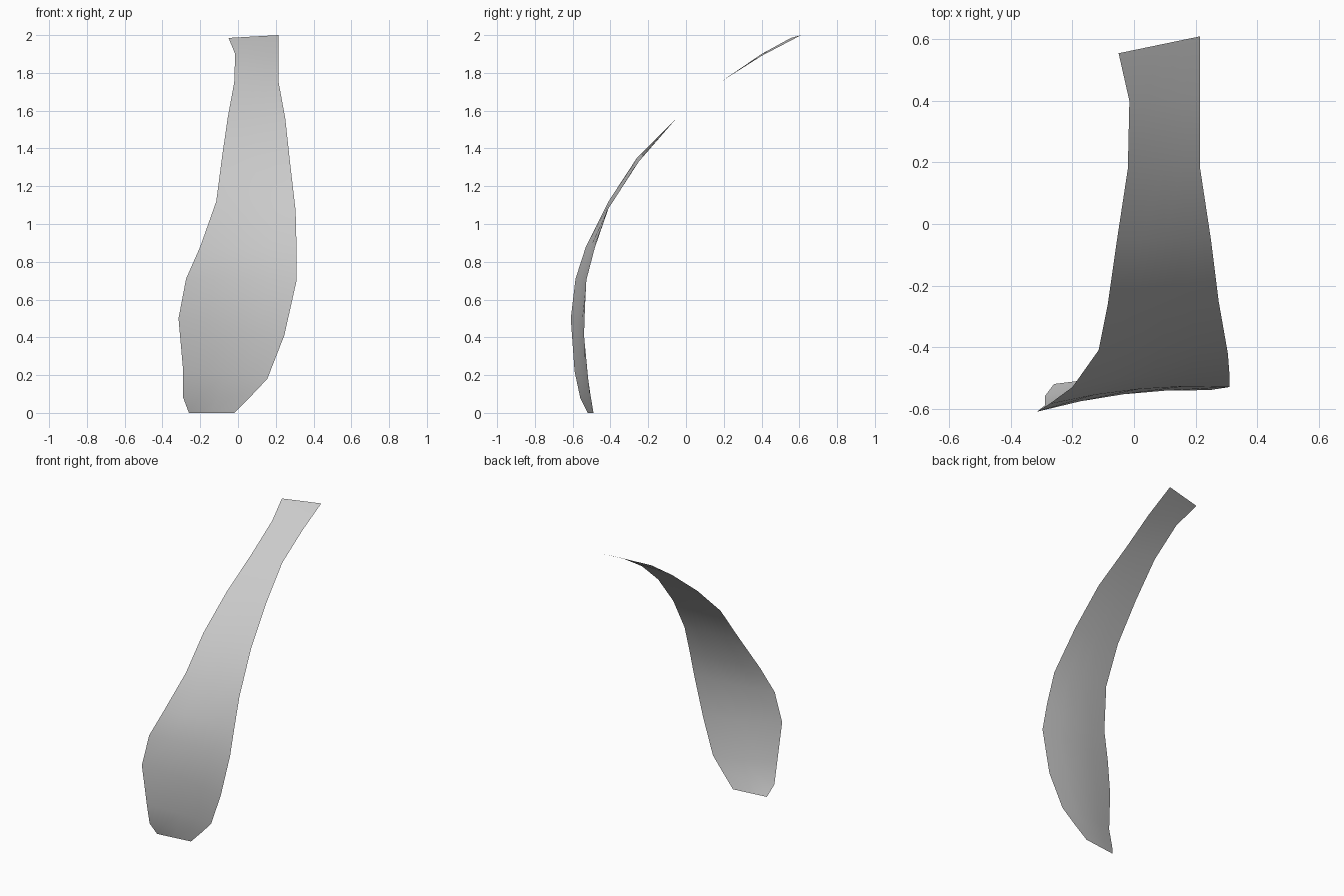
import bpy, bmesh, math
from mathutils import Vector

if "Cube" in bpy.data.objects:
    bpy.data.objects.remove(bpy.data.objects["Cube"])

# Matching rungs along the two long edges, bottom to top
left = [(-.26, -.52, 0), (-.29, -.56, .08), (-.29, -.59, .22), (-.315, -.61, .50),
        (-.275, -.585, .71), (-.20, -.53, .88), (-.115, -.41, 1.12), (-.085, -.26, 1.35),
        (-.055, -.05, 1.56), (-.02, .18, 1.75), (-.015, .40, 1.90), (-.05, .555, 1.985)]
right = [(-.02, -.49, 0), (.07, -.505, .09), (.155, -.518, .18), (.245, -.54, .41),
         (.31, -.53, .70), (.31, -.485, .87), (.305, -.42, 1.07), (.275, -.25, 1.33),
         (.25, -.05, 1.56), (.215, .18, 1.75), (.215, .40, 1.89), (.215, .61, 2.0)]
COLUMNS = 4

# Curved blade: a thin sheet lofted between the edges, slightly hollow low down
bm = bmesh.new()
rows = []
for i, (a, b) in enumerate(zip(left, right)):
    bow = .022 * math.sin(math.pi * i / 7) if i < 7 else 0
    row = []
    for j in range(COLUMNS + 1):
        t = j / COLUMNS
        p = Vector(a).lerp(Vector(b), t)
        p.y += bow * 4 * t * (1 - t)
        row.append(bm.verts.new(p))
    rows.append(row)
for lower, upper in zip(rows, rows[1:]):
    for j in range(COLUMNS):
        bm.faces.new((lower[j], lower[j + 1], upper[j + 1], upper[j]))
for f in bm.faces:
    f.smooth = True

mesh = bpy.data.meshes.new("curved_blade")
bm.to_mesh(mesh)
bm.free()
blade = bpy.data.objects.new("curved_blade", mesh)
bpy.context.collection.objects.link(blade)

# Plain grey
grey = bpy.data.materials.new("light_grey")
grey.diffuse_color = (.6, .6, .6, 1)
grey.use_nodes = True
grey.node_tree.nodes["Principled BSDF"].inputs["Base Color"].default_value = grey.diffuse_color
mesh.materials.append(grey)
